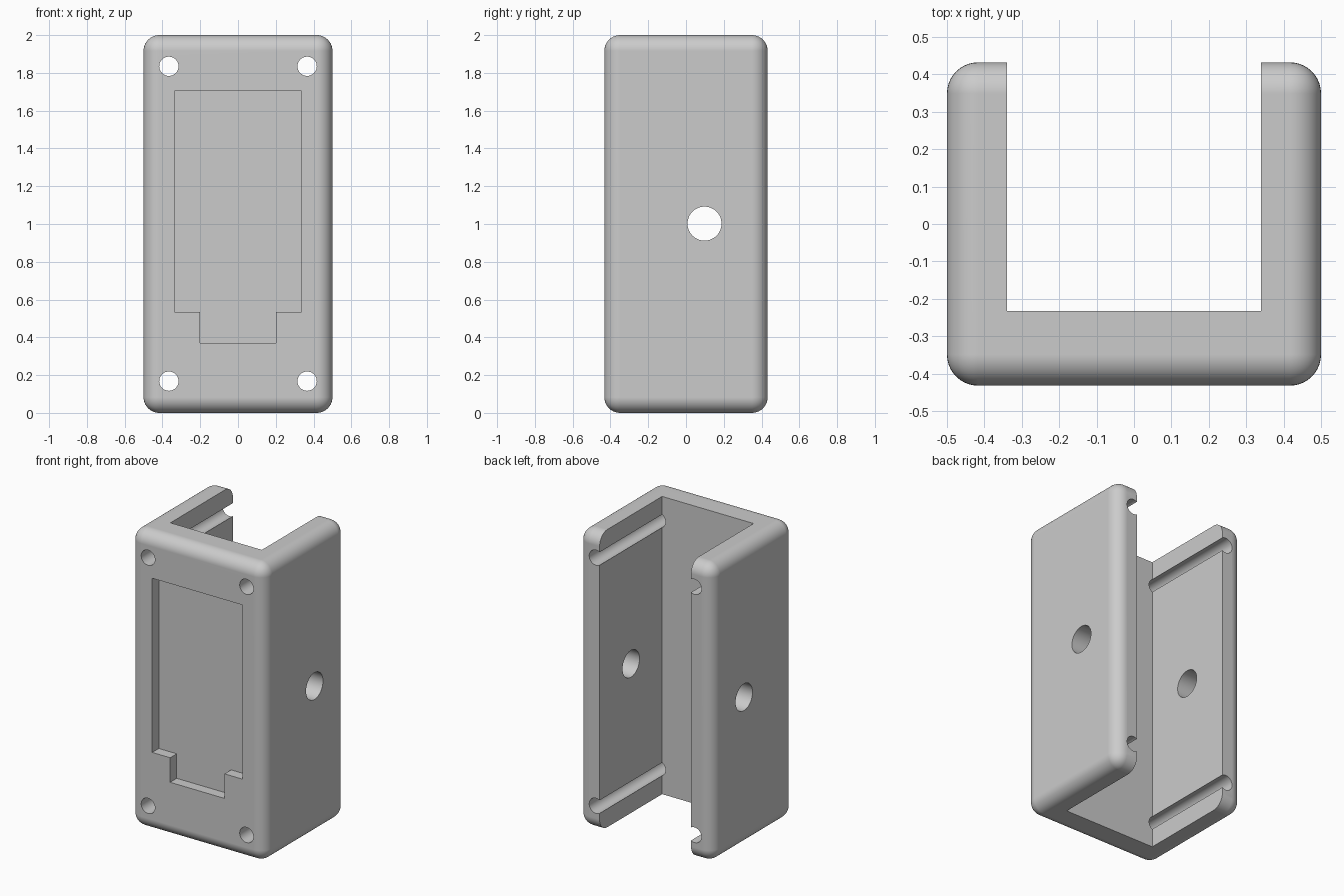
import bpy
import math

if "Cube" in bpy.data.objects:
    bpy.data.objects.remove(bpy.data.objects["Cube"], do_unlink=True)

grey = bpy.data.materials.new("light_grey")
grey.use_nodes = True
grey.diffuse_color = (0.6, 0.6, 0.6, 1)
grey.node_tree.nodes["Principled BSDF"].inputs["Base Color"].default_value = (0.6, 0.6, 0.6, 1)

HALF_DEPTH = 0.432


def box(name, x, y, z):
    """Box from (min, max) ranges."""
    spans = (x, y, z)
    bpy.ops.mesh.primitive_cube_add(size=1, location=[(a + b) / 2 for a, b in spans])
    ob = bpy.context.object
    ob.name = name
    ob.scale = [b - a for a, b in spans]
    bpy.ops.object.transform_apply(location=True, rotation=False, scale=True)
    ob.data.materials.append(grey)
    return ob


def rod(name, radius, location, rotation):
    bpy.ops.mesh.primitive_cylinder_add(vertices=48, radius=radius, depth=2,
                                        location=location, rotation=rotation)
    ob = bpy.context.object
    ob.name = name
    ob.data.materials.append(grey)
    return ob


def apply_all(ob):
    bpy.context.view_layer.objects.active = ob
    for mod in list(ob.modifiers):
        bpy.ops.object.modifier_apply(modifier=mod.name)


# Rounded outer block
housing = box("housing", (-0.5, 0.5), (-HALF_DEPTH, HALF_DEPTH), (0, 2))
bevel = housing.modifiers.new("rounded_edges", 'BEVEL')
bevel.width = 0.083
bevel.segments = 10
apply_all(housing)

# Channel open at the top, bottom and back
cutters = [box("channel_cutter", (-0.34, 0.34), (-0.232, 1), (-0.5, 2.5))]

# Shallow front recess with a narrower tab below
front = (-0.6, -HALF_DEPTH + 0.07)
cutters.append(box("recess_cutter", (-0.335, 0.335), front, (0.535, 1.705)))
cutters.append(box("recess_tab_cutter", (-0.202, 0.202), front, (0.37, 0.6)))

# Screw holes running front to back, grooving the inner walls
for x in (-0.366, 0.366):
    for z in (0.168, 1.835):
        cutters.append(rod("screw_hole_cutter", 0.051, (x, 0, z), (math.pi / 2, 0, 0)))

# Cross hole through both side walls
cutters.append(rod("side_hole_cutter", 0.09, (0, 0.098, 1.002), (0, math.pi / 2, 0)))

for cutter in cutters:
    cut = housing.modifiers.new("cut", 'BOOLEAN')
    cut.operation = 'DIFFERENCE'
    cut.solver = 'EXACT'
    cut.object = cutter
apply_all(housing)
for cutter in cutters:
    bpy.data.objects.remove(cutter, do_unlink=True)

# Smooth fillets and bores, crisp cut edges
bpy.ops.object.select_all(action='DESELECT')
housing.select_set(True)
bpy.context.view_layer.objects.active = housing
bpy.ops.object.shade_smooth_by_angle(angle=math.radians(30))
weighted = housing.modifiers.new("flat_panels", 'WEIGHTED_NORMAL')
weighted.keep_sharp = True
